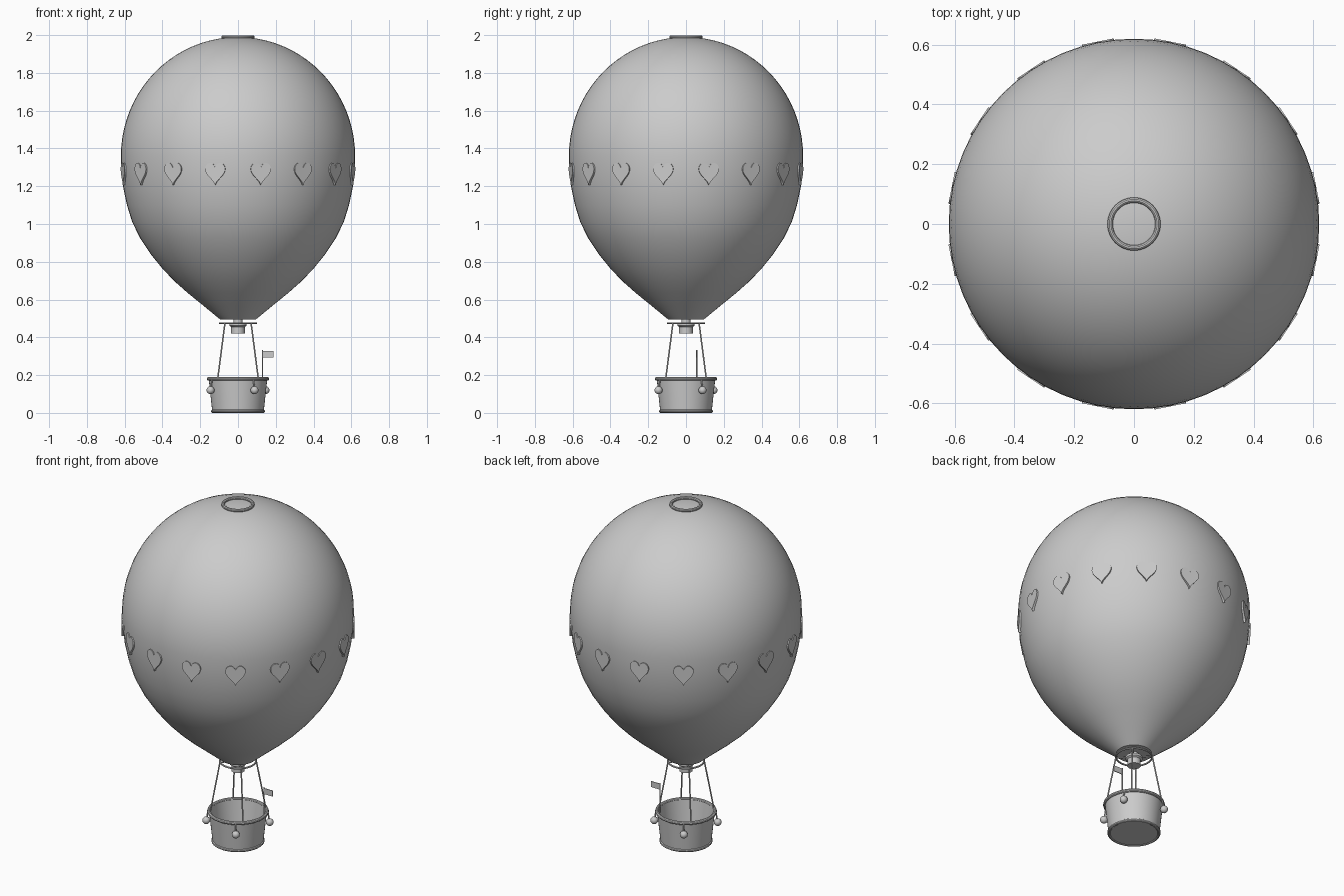
import bpy, bmesh, math
from mathutils import Vector, Matrix

cube = bpy.data.objects.get("Cube")
if cube:
    bpy.data.objects.remove(cube, do_unlink=True)

grey = bpy.data.materials.new("light grey")
grey.use_nodes = True
grey.diffuse_color = (0.6, 0.6, 0.6, 1)
grey.node_tree.nodes["Principled BSDF"].inputs["Base Color"].default_value = (0.6, 0.6, 0.6, 1)


def finish(name, bm, smooth=True):
    bmesh.ops.recalc_face_normals(bm, faces=bm.faces)
    mesh = bpy.data.meshes.new(name)
    bm.to_mesh(mesh)
    bm.free()
    mesh.materials.append(grey)
    obj = bpy.data.objects.new(name, mesh)
    bpy.context.collection.objects.link(obj)
    if smooth:
        bpy.ops.object.select_all(action='DESELECT')
        obj.select_set(True)
        bpy.context.view_layer.objects.active = obj
        bpy.ops.object.shade_smooth_by_angle(angle=math.radians(35))
    return obj


def lathe(name, profile, segments=48, closed=False):
    """Spin (radius, height) points about the z axis."""
    bm = bmesh.new()
    verts = [bm.verts.new((r, 0, z)) for r, z in profile]
    pairs = list(zip(verts, verts[1:]))
    if closed:
        pairs.append((verts[-1], verts[0]))
    edges = [bm.edges.new(p) for p in pairs]
    bmesh.ops.spin(bm, geom=verts + edges, axis=(0, 0, 1), cent=(0, 0, 0),
                   angle=math.tau, steps=segments)
    bmesh.ops.remove_doubles(bm, verts=bm.verts, dist=1e-5)
    return finish(name, bm)


def ring(name, radius, z, thick, segments=48):
    profile = [(radius + thick * math.cos(a), z + thick * math.sin(a))
               for a in (math.tau * i / 10 for i in range(10))]
    return lathe(name, profile, segments, True)


def rod(name, start, end, radius):
    start, end = Vector(start), Vector(end)
    d = end - start
    bm = bmesh.new()
    turn = d.to_track_quat('Z', 'Y').to_matrix().to_4x4()
    bmesh.ops.create_cone(bm, cap_ends=True, segments=10, radius1=radius, radius2=radius,
                          depth=d.length, matrix=Matrix.Translation((start + end) / 2) @ turn)
    return finish(name, bm)


def polar(radius, angle, z):
    return (radius * math.cos(angle), radius * math.sin(angle), z)


# Envelope: domed top, tapering to the mouth
dome = [(0.62 * math.sin(a), 1.36 + 0.63 * math.cos(a))
        for a in (math.pi / 2 * i / 20 for i in range(21))]
taper = [(0.617, 1.28), (0.607, 1.19), (0.588, 1.1), (0.56, 1.01), (0.518, 0.925),
         (0.462, 0.84), (0.397, 0.76), (0.333, 0.694), (0.265, 0.634),
         (0.18, 0.565), (0.095, 0.495), (0, 0.495)]
lathe("envelope", dome + taper, 64)
ring("crown_ring", 0.08, 1.99, 0.009)

# Band of heart plates around the envelope
outline = []
for i in range(32):
    t = math.tau * i / 32
    x = 16 * math.sin(t) ** 3
    z = 13 * math.cos(t) - 5 * math.cos(2 * t) - 2 * math.cos(3 * t) - math.cos(4 * t)
    outline.append((x * 0.0034, 1.275 + z * 0.0041))
for k in range(16):
    bm = bmesh.new()
    face = bm.faces.new([bm.verts.new((0.608, x, z)) for x, z in outline])
    out = bmesh.ops.extrude_face_region(bm, geom=[face])
    bmesh.ops.translate(bm, vec=(0.0145, 0, 0),
                        verts=[v for v in out["geom"] if isinstance(v, bmesh.types.BMVert)])
    bmesh.ops.rotate(bm, matrix=Matrix.Rotation(math.tau * (k + 0.5) / 16, 3, 'Z'),
                     verts=bm.verts)
    finish(f"heart_{k + 1}", bm, False)

# Load ring with cross bars, and burner
ring("load_ring", 0.096, 0.475, 0.005)
for k in range(2):
    a = math.pi / 4 + k * math.pi / 2
    rod(f"cross_bar_{k + 1}", polar(0.096, a, 0.475), polar(-0.096, a, 0.475), 0.004)
lathe("burner", [(0, 0.495), (0.024, 0.495), (0.024, 0.475), (0.046, 0.475), (0.046, 0.462),
                 (0.036, 0.455), (0.036, 0.42), (0, 0.42)], 24)

# Basket: hollow tub with rim, foot ring and floor
lathe("basket", [(0, 0.004), (0.136, 0.004), (0.155, 0.18), (0.146, 0.18),
                 (0.13, 0.05), (0, 0.05)])
ring("basket_rim", 0.155, 0.18, 0.01)
ring("basket_foot", 0.134, 0.009, 0.009)

# Ropes from the load ring to the rim
for k in range(4):
    a = math.pi / 4 + k * math.pi / 2
    rod(f"rope_{k + 1}", polar(0.098, a, 0.475), polar(0.152, a, 0.18), 0.004)

# Ballast balls hanging from the rim
for k in range(4):
    a = math.radians(31) + k * math.pi / 2
    bm = bmesh.new()
    bmesh.ops.create_uvsphere(bm, u_segments=16, v_segments=10, radius=0.021,
                              matrix=Matrix.Translation(polar(0.17, a, 0.12)))
    finish(f"ballast_{k + 1}", bm)
    rod(f"ballast_cord_{k + 1}", polar(0.168, a, 0.13), polar(0.16, a, 0.182), 0.004)

# Flag on its pole
rod("flag_pole", (0.13, 0.057, 0.16), (0.13, 0.057, 0.332), 0.003)
bm = bmesh.new()
bmesh.ops.create_cube(bm, size=1, matrix=Matrix.Translation((0.159, 0.057, 0.311))
                      @ Matrix.Diagonal((0.058, 0.004, 0.034, 1)))
finish("flag", bm, False)
